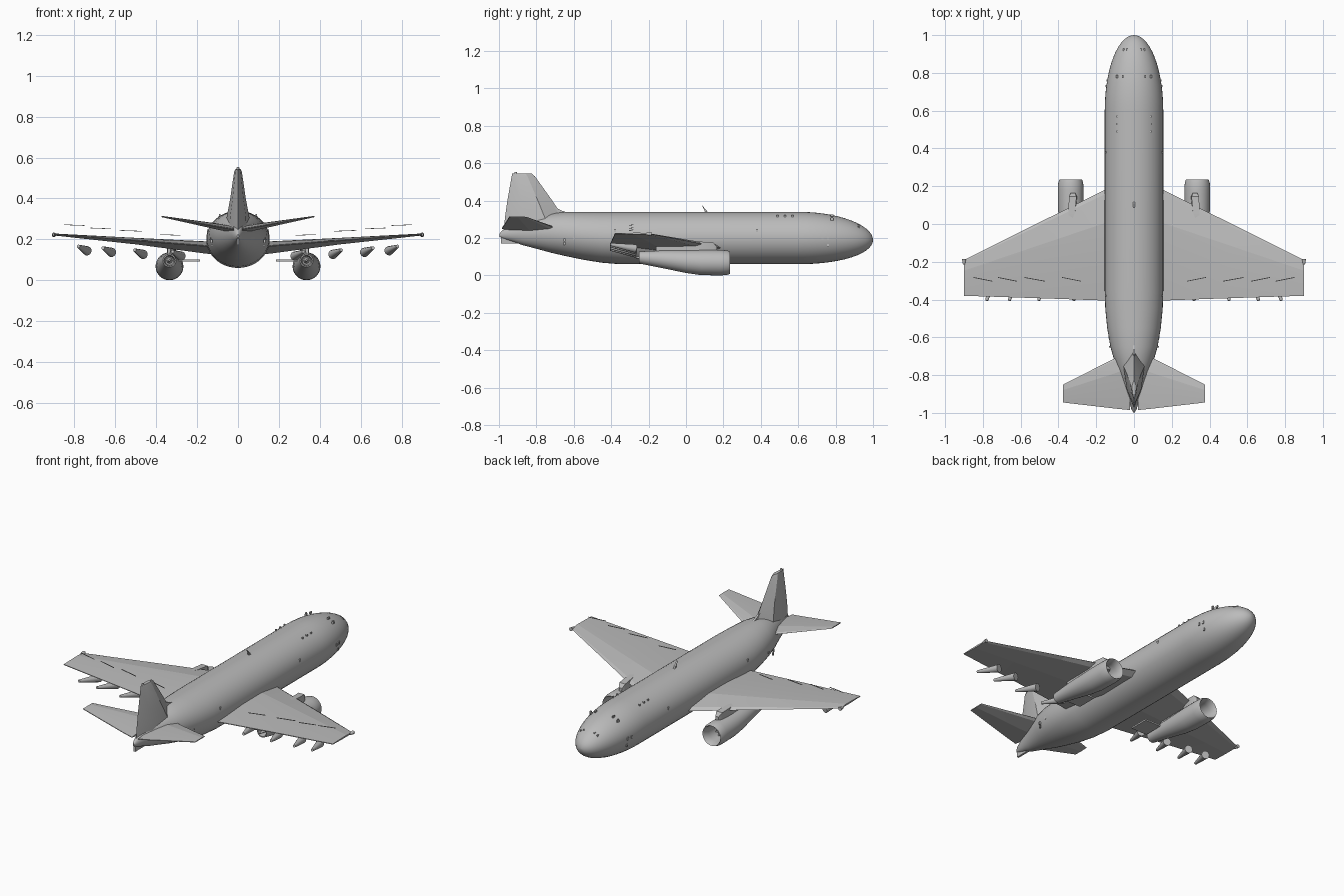
import bpy, bmesh, math
from mathutils import Vector

if "Cube" in bpy.data.objects:
    bpy.data.objects.remove(bpy.data.objects["Cube"])

# One plain grey for the whole airframe
grey = bpy.data.materials.new("plain grey")
grey.use_nodes = True
colour = (0.5, 0.5, 0.5, 1)
grey.diffuse_color = colour
grey.node_tree.nodes["Principled BSDF"].inputs["Base Color"].default_value = colour


def loft(name, rings, angle=35):
    """Skin a closed body through rings of points, capped at both ends."""
    bm = bmesh.new()
    loops = [[bm.verts.new(p) for p in ring] for ring in rings]
    for a, b in zip(loops, loops[1:]):
        for i in range(len(a)):
            j = (i + 1) % len(a)
            bm.faces.new((a[i], a[j], b[j], b[i]))
    bm.faces.new(loops[0])
    bm.faces.new(loops[-1])
    bmesh.ops.recalc_face_normals(bm, faces=bm.faces)
    me = bpy.data.meshes.new(name)
    bm.to_mesh(me)
    bm.free()
    me.materials.append(grey)
    me.shade_smooth()
    me.set_sharp_from_angle(angle=math.radians(angle))
    ob = bpy.data.objects.new(name, me)
    bpy.context.collection.objects.link(ob)
    return ob


def ring_y(x, y, z, rx, rz, n=32):
    """Ellipse across the length axis."""
    turn = [2 * math.pi * i / n for i in range(n)]
    return [(x + rx * math.cos(t), y, z + rz * math.sin(t)) for t in turn]


def rod(name, a, b, ra, rb, n=12):
    """Tapered round body between two points."""
    a, b = Vector(a), Vector(b)
    d = (b - a).normalized()
    u = d.orthogonal().normalized()
    v = d.cross(u)
    turn = [2 * math.pi * i / n for i in range(n)]
    return loft(name, [[c + r * (u * math.cos(t) + v * math.sin(t)) for t in turn]
                       for c, r in ((a, ra), (b, rb))])


def box(name, x0, x1, y0, y1, z0, z1):
    return loft(name, [[(x0, y0, z), (x1, y0, z), (x1, y1, z), (x0, y1, z)]
                       for z in (z0, z1)])


def foil(side, x, z_front, z_back, front, back, up, down):
    """Faceted wing section at one span station."""
    shape = [(0, 0), (.04, .45 * up), (.3, up), (.6, .8 * up), (1, .002),
             (1, -.002), (.5, -down), (.08, -.6 * down)]
    return [(side * x, front + (back - front) * c, z_front + (z_back - z_front) * c + h)
            for c, h in shape]


# Fuselage: tapered tail, straight barrel, elliptical nose
tail = [(-.998, .004, .215, .008), (-.98, .014, .22, .022), (-.93, .03, .225, .043),
        (-.87, .05, .228, .067), (-.8, .075, .228, .085), (-.72, .105, .226, .105),
        (-.65, .125, .222, .117), (-.55, .142, .212, .128), (-.45, .152, .204, .136),
        (-.35, .155, .2, .14)]
nose = []
for i in range(15):
    t = math.sin(i / 14 * math.pi / 2)
    r = max(math.sqrt(max(1 - t * t, 0)), .008)
    nose.append((.6 + .4 * t, .155 * r, .2 - .01 * t * t, .14 * r))
loft("fuselage", [ring_y(0, y, z, w, h, 40) for y, w, z, h in tail + nose])


# Vertical fin with a thick diamond section
def fin_ring(z, front, back, w):
    mid, aft = front + (back - front) * .32, front + (back - front) * .7
    return [(0, front, z), (w, mid, z), (w * .7, aft, z), (0, back, z),
            (-w * .7, aft, z), (-w, mid, z)]


loft("vertical_fin", [fin_ring(.22, -.62, -.975, .058), fin_ring(.31, -.655, -.968, .055),
                      fin_ring(.4, -.715, -.955, .038), fin_ring(.53, -.808, -.932, .019),
                      fin_ring(.545, -.825, -.93, .011)], 20)
rod("fin_top_light", (0, -.91, .54), (0, -.91, .553), .008, .006)
loft("dorsal_fillet", [[(x, -.66, .345), (x, -.755, .39), (x, -.78, .3), (x, -.6, .325)]
                       for x in (-.006, .006)])
box("tail_skid", -.006, .006, -.99, -.9, .172, .22)

# Blade antenna on the spine
loft("spine_antenna", [[(x, .125, .33), (x, .085, .376), (x, .093, .36), (x, .105, .33)]
                       for x in (-.005, .005)])

for side, label in ((1, "left"), (-1, "right")):
    # Main wing and tailplane
    loft(label + "_wing", [foil(side, .06, .14, .165, .225, -.408, .042, .03),
                           foil(side, .155, .148, .168, .18, -.405, .036, .028),
                           foil(side, .5, .184, .195, .009, -.393, .02, .014),
                           foil(side, .9, .222, .224, -.19, -.38, .006, .004)], 4)
    loft(label + "_tailplane", [foil(side, .02, .243, .25, -.66, -.985, .02, .015),
                                foil(side, .1, .258, .263, -.71, -.977, .018, .013),
                                foil(side, .375, .312, .312, -.85, -.945, .003, .003)], 4)
    rod(label + "_wingtip_light", (side * .9, -.215, .222), (side * .9, -.185, .222), .006, .011)

    # Spoiler strips standing above the wing
    for x0, x1, z in ((.28, .38, .218), (.47, .58, .238), (.62, .72, .25), (.75, .85, .266)):
        loft(label + "_spoiler_strip",
             [[(side * x, y, z + .04 * (x - x0)), (side * x, y + .004, z + .04 * (x - x0)),
               (side * x, y + .004, z + .003 + .04 * (x - x0)), (side * x, y, z + .003 + .04 * (x - x0))]
              for x, y in ((x0, -.305), (x1, -.285))])

    # Flap track fairings, blunt in front and narrow behind
    for x, z in ((.32, .14), (.505, .148), (.66, .158), (.78, .166)):
        rod(label + "_flap_fairing", (side * x, -.405, z), (side * (x - .042), -.27, z - .022),
            .008, .023)

    # Nacelle: from the nozzle over the outside, round the lip and into the intake
    cx = side * .335
    skin = [(-.19, .02, .095), (-.25, .026, .096), (-.25, .032, .096), (-.12, .048, .086),
            (0, .061, .074), (.08, .067, .069), (.18, .068, .068), (.218, .066, .068),
            (.235, .06, .068), (.228, .055, .068), (.19, .05, .068), (.12, .05, .068)]
    loft(label + "_nacelle", [ring_y(cx, y, z, r, r) for y, r, z in skin], 50)
    rod(label + "_exhaust_cone", (cx, -.27, .096), (cx, -.18, .096), .004, .016)
    rod(label + "_spinner", (cx, .175, .068), (cx, .118, .068), .002, .018, 16)
    for i in range(12):
        t = math.pi * i / 6
        tip = Vector((math.cos(t), 0, math.sin(t)))
        hub = Vector((cx, .13, .068))
        rod(label + "_fan_blade", hub + tip * .012, hub + tip * .049, .003, .006, 4)

    # Pylon joining the engine to the wing
    loft(label + "_pylon", [[(side * (x - w), y, .1), (side * (x + w), y, .1),
                             (side * (x + w), y, top), (side * (x - w * .8), y, top)]
                            for x, w, y, top in ((.322, .012, .165, .155), (.322, .022, .145, .176),
                                                 (.328, .02, .06, .182), (.336, .008, .02, .186),
                                                 (.336, .008, -.16, .17))])

    # Open gear door below the inner wing
    box(label + "_gear_door", *sorted((side * .185, side * .29)), -.24, -.12, .092, .101)

    # Small vents and lights set on the hull
    for y, z in ((.57, .315), (.53, .315), (.49, .315), (.78, .305), (.76, .2), (.76, .16),
                 (.73, .2), (-.65, .19), (-.65, .17), (-.6, .2), (.38, .24), (-.38, .24)):
        k = math.sqrt(max(1 - ((z - .2) / .14) ** 2, 0))
        wide = .155 if y > -.4 else .13
        if y > .6:
            wide *= math.sqrt(1 - ((y - .6) / .4) ** 2)
        x = side * wide * k
        box(label + "_hull_vent", *sorted((x - .004, x + .004)), y - .005, y + .005,
            z - .008, z + .008)
    for x, y, z in ((.035, .92, .268), (.055, .92, .258), (.06, .78, .322), (.09, .78, .302)):
        box(label + "_nose_vent", *sorted((side * (x - .004), side * (x + .004))),
            y - .008, y + .008, z - .008, z + .004)
